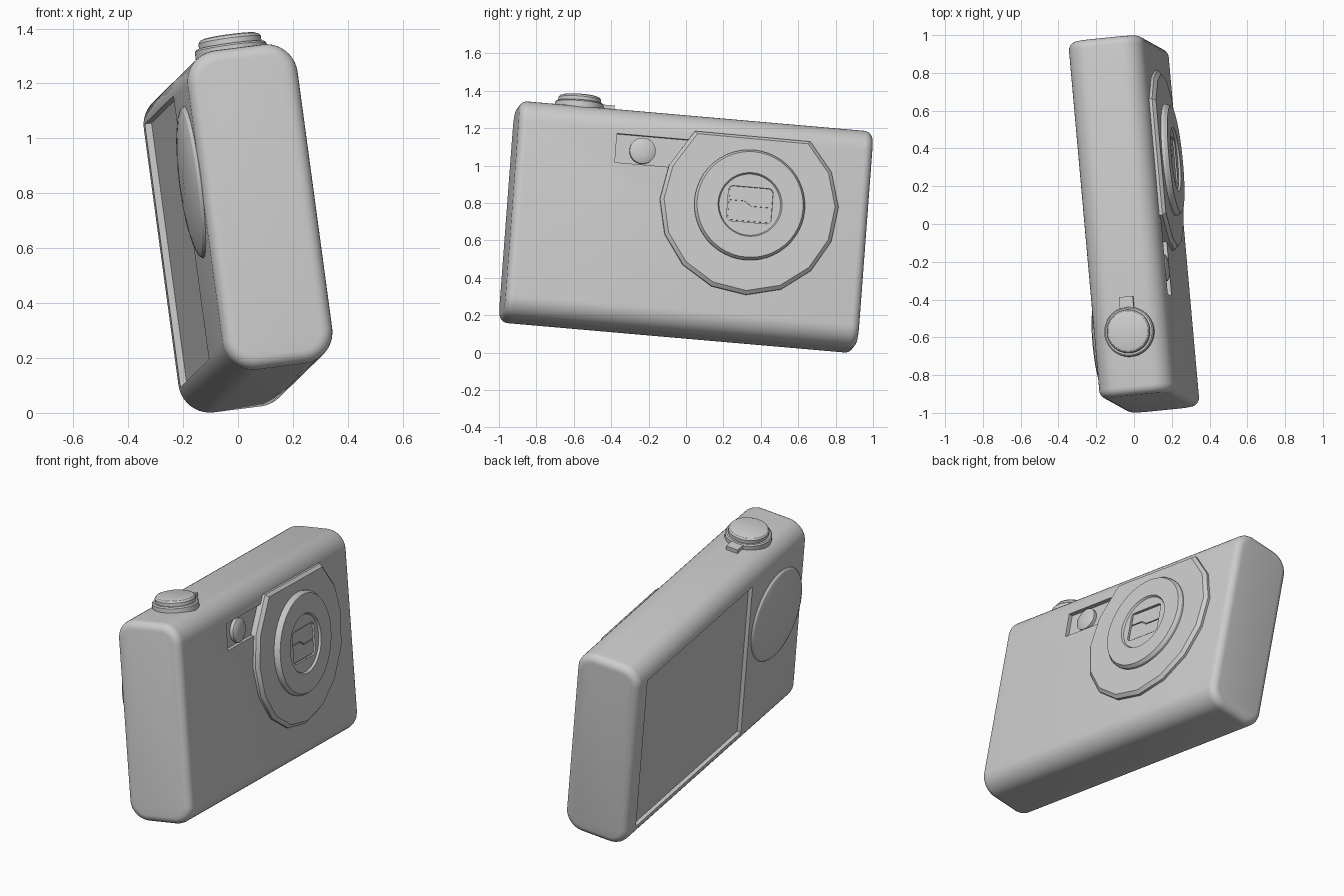
import bpy, bmesh
from math import sin, cos, pi, radians
from mathutils import Matrix, Vector

cube = bpy.data.objects.get("Cube")
if cube:
    bpy.data.objects.remove(cube)

# Tilted frame: local x = lens direction, y = length, z = up
length_axis = Vector((-0.089, 1, -0.087)).normalized()
up_axis = Vector((-0.135, 0.075, 1)).normalized()
lens_axis = length_axis.cross(up_axis).normalized()
up_axis = lens_axis.cross(length_axis)
FRAME = Matrix((lens_axis, length_axis, up_axis)).transposed().to_4x4()
FRAME.translation = (0, 0, 0.672)

DEPTH, LENGTH, HEIGHT = 0.405, 1.905, 1.175
FACE = DEPTH / 2

grey = bpy.data.materials.new("Plain grey")
grey.use_nodes = True
grey.diffuse_color = (0.6, 0.6, 0.6, 1)
grey.node_tree.nodes["Principled BSDF"].inputs["Base Color"].default_value = (0.6, 0.6, 0.6, 1)


def finish(name, bm):
    bmesh.ops.remove_doubles(bm, verts=bm.verts, dist=1e-5)
    bmesh.ops.recalc_face_normals(bm, faces=bm.faces)
    mesh = bpy.data.meshes.new(name)
    bm.to_mesh(mesh)
    bm.free()
    mesh.materials.append(grey)
    ob = bpy.data.objects.new(name, mesh)
    ob.matrix_world = FRAME
    bpy.context.collection.objects.link(ob)
    return ob


def place(axis, a, b, h):
    return (h, a, b) if axis == "lens" else (a, b, h)


def stack(name, axis, loops):
    """Closed solid from (points, height) loops that share a point count."""
    bm = bmesh.new()
    rings = [[bm.verts.new(place(axis, a, b, h)) for a, b in pts] for pts, h in loops]
    for low, high in zip(rings, rings[1:]):
        for i in range(len(low)):
            bm.faces.new((low[i - 1], low[i], high[i], high[i - 1]))
    bm.faces.new(rings[0])
    bm.faces.new(rings[-1])
    return finish(name, bm)


def circle(centre, r, steps=40):
    return [(centre[0] + r * cos(2 * pi * i / steps), centre[1] + r * sin(2 * pi * i / steps))
            for i in range(steps)]


def turned(name, axis, centre, profile, steps=40):
    return stack(name, axis, [(circle(centre, r, steps), h) for r, h in profile])


def box(name, low, high):
    bm = bmesh.new()
    bmesh.ops.create_cube(bm, size=1)
    for v in bm.verts:
        v.co = [l if c < 0 else h for c, l, h in zip(v.co, low, high)]
    return finish(name, bm)


def rounded_rect(centre, w, h, r):
    pts = []
    for k, (sx, sy) in enumerate(((1, 1), (-1, 1), (-1, -1), (1, -1))):
        for j in range(5):
            t = (k + j / 4) * pi / 2
            pts.append((centre[0] + sx * (w / 2 - r) + r * cos(t),
                        centre[1] + sy * (h / 2 - r) + r * sin(t)))
    return pts


def cut(target, cutter):
    mod = target.modifiers.new("Cut", "BOOLEAN")
    mod.operation, mod.solver, mod.object = "DIFFERENCE", "EXACT", cutter
    cutter.hide_render = True
    bpy.context.view_layer.objects.active = target
    bpy.ops.object.modifier_apply(modifier=mod.name)
    bpy.data.objects.remove(cutter)


# Body: box with wide rounding along its length and small rounding at the ends
bm = bmesh.new()
bmesh.ops.create_cube(bm, size=1)
bmesh.ops.scale(bm, vec=(DEPTH, LENGTH, HEIGHT), verts=bm.verts)
long_edges = [e for e in bm.edges if abs(e.verts[0].co.y - e.verts[1].co.y) > 1]
bmesh.ops.bevel(bm, geom=long_edges, offset=0.115, segments=10, profile=0.5, affect="EDGES")
end_edges = [e for e in bm.edges if abs(e.verts[0].co.y - e.verts[1].co.y) < 0.01]
bmesh.ops.bevel(bm, geom=end_edges, offset=0.045, segments=5, profile=0.5, affect="EDGES")
body = finish("body", bm)

# Recessed screen on the back, recessed flash window beside the lens
cut(body, box("screen_cutter", (-0.3, -0.33, -0.485), (0.025 - FACE, 0.85, 0.485)))
cut(body, box("window_cutter", (FACE - 0.025, -0.425, 0.287), (0.3, 0.06, 0.443)))
turned("flash_lamp", "lens", (-0.28, 0.363),
       [(0.07, FACE - 0.04), (0.07, FACE - 0.005), (0.055, FACE + 0.004), (0.02, FACE + 0.008)], 32)

# Faceted lens plate with a flat top
LENS = (0.31, 0.115)


def plate_outline(inset):
    polar = [(51, 0.48)] + [(27 - 22.94 * i, 0.48) for i in range(11)] + [(130.4, 0.493)]
    return [(LENS[0] + (r - inset) * cos(radians(a)), LENS[1] + (r - inset) * sin(radians(a)))
            for a, r in polar]


stack("lens_plate", "lens", [(plate_outline(0), FACE - 0.02), (plate_outline(0), FACE + 0.015),
                             (plate_outline(0.02), FACE + 0.033)])

# Lens barrel: raised ring round a sunken disc
barrel = turned("lens_barrel", "lens", LENS,
                [(0.297, 0.2), (0.297, 0.25), (0.285, 0.268), (0.172, 0.268),
                 (0.165, 0.256), (0.02, 0.256)], 48)
cut(barrel, stack("shutter_cutter", "lens", [(rounded_rect(LENS, 0.24, 0.19, 0.025), h)
                                             for h in (0.242, 0.3)]))

# Two shutter leaves meeting along a stepped line
for name, side in (("upper_shutter", 1), ("lower_shutter", -1)):
    step = [(-0.113, 0.016), (-0.03, 0.016), (0.01, -0.01), (0.113, -0.01)]
    outline = [(a, b + side * 0.003) for a, b in step] + [(0.113, side * 0.088), (-0.113, side * 0.088)]
    outline = [(LENS[0] + a, LENS[1] + b) for a, b in outline]
    stack(name, "lens", [(outline, 0.238), (outline, 0.249)])

# Shallow thumb bump on the back
R, RISE = 0.28, 0.045
turned("thumb_bump", "lens", (-0.64, 0.14),
       [(R, 0.02 - FACE)] + [(R * cos(t * pi / 12), -FACE - RISE * sin(t * pi / 12)) for t in range(6)], 32)

# Shutter button: collar with a lever, then the button
TOP = HEIGHT / 2
DIAL = (0, -0.62)
turned("button_collar", "up", DIAL, [(0.132, TOP - 0.02), (0.132, TOP + 0.025), (0.125, TOP + 0.032)])
turned("shutter_button", "up", DIAL,
       [(0.115, TOP), (0.115, TOP + 0.052), (0.108, TOP + 0.062), (0.095, TOP + 0.067)])
box("zoom_lever", (-0.037, -0.55, TOP + 0.003), (0.037, -0.433, TOP + 0.027))

# Smooth curved surfaces, keep edges crisp
for ob in bpy.context.collection.objects:
    ob.select_set(ob.type == "MESH" and grey.name in ob.data.materials)
bpy.ops.object.shade_smooth_by_angle(angle=radians(25))
